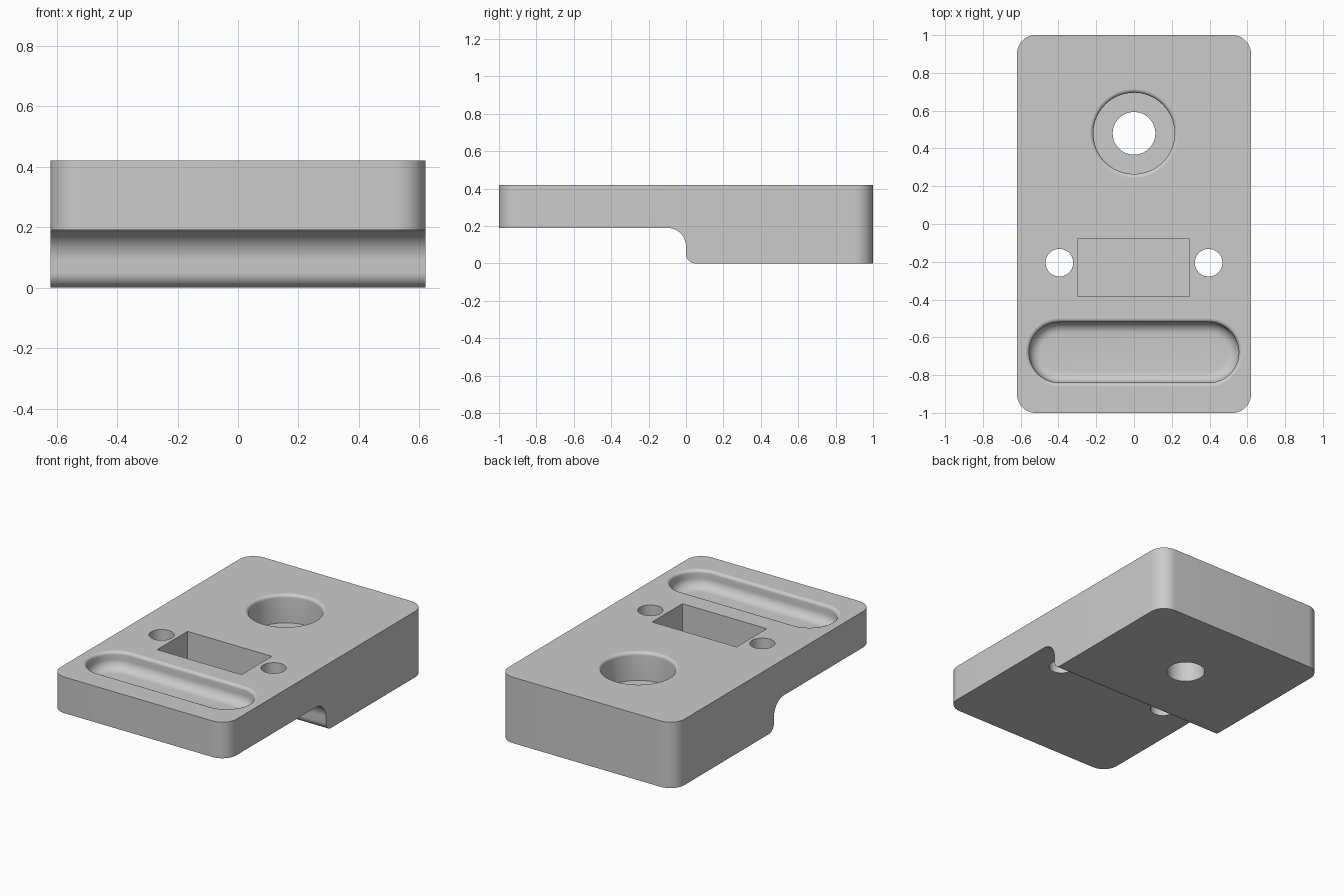
import bpy, bmesh
from math import cos, sin, pi, radians

cube = bpy.data.objects.get("Cube")
if cube:
    bpy.data.objects.remove(cube)

TOP, LEDGE, HALF_W = 0.42, 0.19, 0.62

grey = bpy.data.materials.new("plain grey")
grey.use_nodes = True
colour = (0.6, 0.6, 0.6, 1)
grey.diffuse_color = colour
grey.node_tree.nodes["Principled BSDF"].inputs["Base Color"].default_value = colour


def arc(cx, cy, r, start, end, steps=12):
    angles = [radians(start + (end - start) * i / steps) for i in range(steps + 1)]
    return [(cx + r * cos(a), cy + r * sin(a)) for a in angles]


def loft(name, rings):
    """Skin a stack of equal-sized rings and cap both ends."""
    bm = bmesh.new()
    loops = [[bm.verts.new(p) for p in ring] for ring in rings]
    n = len(loops[0])
    for a, b in zip(loops, loops[1:]):
        for i in range(n):
            j = (i + 1) % n
            bm.faces.new((a[i], a[j], b[j], b[i]))
    bm.faces.new(loops[0][::-1])
    bm.faces.new(loops[-1])
    bmesh.ops.recalc_face_normals(bm, faces=bm.faces)
    mesh = bpy.data.meshes.new(name)
    bm.to_mesh(mesh)
    bm.free()
    mesh.materials.append(grey)
    obj = bpy.data.objects.new(name, mesh)
    bpy.context.collection.objects.link(obj)
    return obj


def round_cutter(name, x, y, levels, half=0):
    """Circular cutter, or a slot when half is set, from (z, radius) levels."""
    rings = []
    for z, r in levels:
        outline = arc(x + half, y, r, -90, 88 if not half else 90, 32)
        outline += arc(x - half, y, r, 90, 268 if not half else 270, 32)
        rings.append([(px, py, z) for px, py in outline])
    return loft(name, rings)


def rim(r, lip):
    """Rounded lip flaring out at the top face."""
    pts = arc(r + lip, TOP - lip, lip, 180, 91, 6)
    return [(z, radius) for radius, z in pts] + [(TOP + 0.02, r + lip)]


# Stepped body from a side profile
profile = [(-1, TOP), (-1, LEDGE)]
profile += arc(-0.1, LEDGE - 0.1, 0.1, 90, 0)
profile += arc(0.05, 0.05, 0.05, 180, 270, 8)
profile += [(1, 0), (1, TOP)]
body = loft("stepped_block", [[(x, y, z) for y, z in profile] for x in (-HALF_W, HALF_W)])

# Rounded upright corners
bm = bmesh.new()
bm.from_mesh(body.data)
corners = [e for e in bm.edges
           if all(abs(abs(v.co.y) - 1) < 1e-4 for v in e.verts)
           and abs(e.verts[0].co.z - e.verts[1].co.z) > 0.1]
bmesh.ops.bevel(bm, geom=corners, offset=0.1, segments=12, profile=0.5, affect="EDGES")
bm.to_mesh(body.data)
bm.free()

# Counterbored hole
floor = TOP - 0.18
cutters = [round_cutter("counterbore_cutter", 0, 0.48,
                        [(-0.1, 0.113), (floor, 0.113), (floor, 0.215)] + rim(0.215, 0.02))]

# Pair of through holes
for side, x in (("left", 0.395), ("right", -0.395)):
    cutters.append(round_cutter(side + "_hole_cutter", x, -0.205, [(-0.1, 0.073), (0.6, 0.073)]))

# Rectangular pocket
rect = [(-0.3, -0.385), (0.295, -0.385), (0.295, -0.08), (-0.3, -0.08)]
cutters.append(loft("pocket_cutter", [[(x, y, z) for x, y in rect] for z in (TOP - 0.2, 0.6)]))

# Long slot with rounded floor edge and lip
bowl = [(z, r) for r, z in arc(0.10, TOP - 0.05, 0.06, -90, 0, 8)]
cutters.append(round_cutter("slot_cutter", 0, -0.68, bowl + rim(0.16, 0.02), half=0.395))

# Cut everything out of the body, then discard the cutters
bpy.context.view_layer.objects.active = body
for cutter in cutters:
    cutter.hide_render = True
    mod = body.modifiers.new(cutter.name, "BOOLEAN")
    mod.operation, mod.solver, mod.object = "DIFFERENCE", "EXACT", cutter
    bpy.ops.object.modifier_apply(modifier=mod.name)
for cutter in cutters:
    bpy.data.objects.remove(cutter)

bpy.ops.object.select_all(action="DESELECT")
body.select_set(True)
bpy.ops.object.shade_smooth_by_angle(angle=radians(30))
